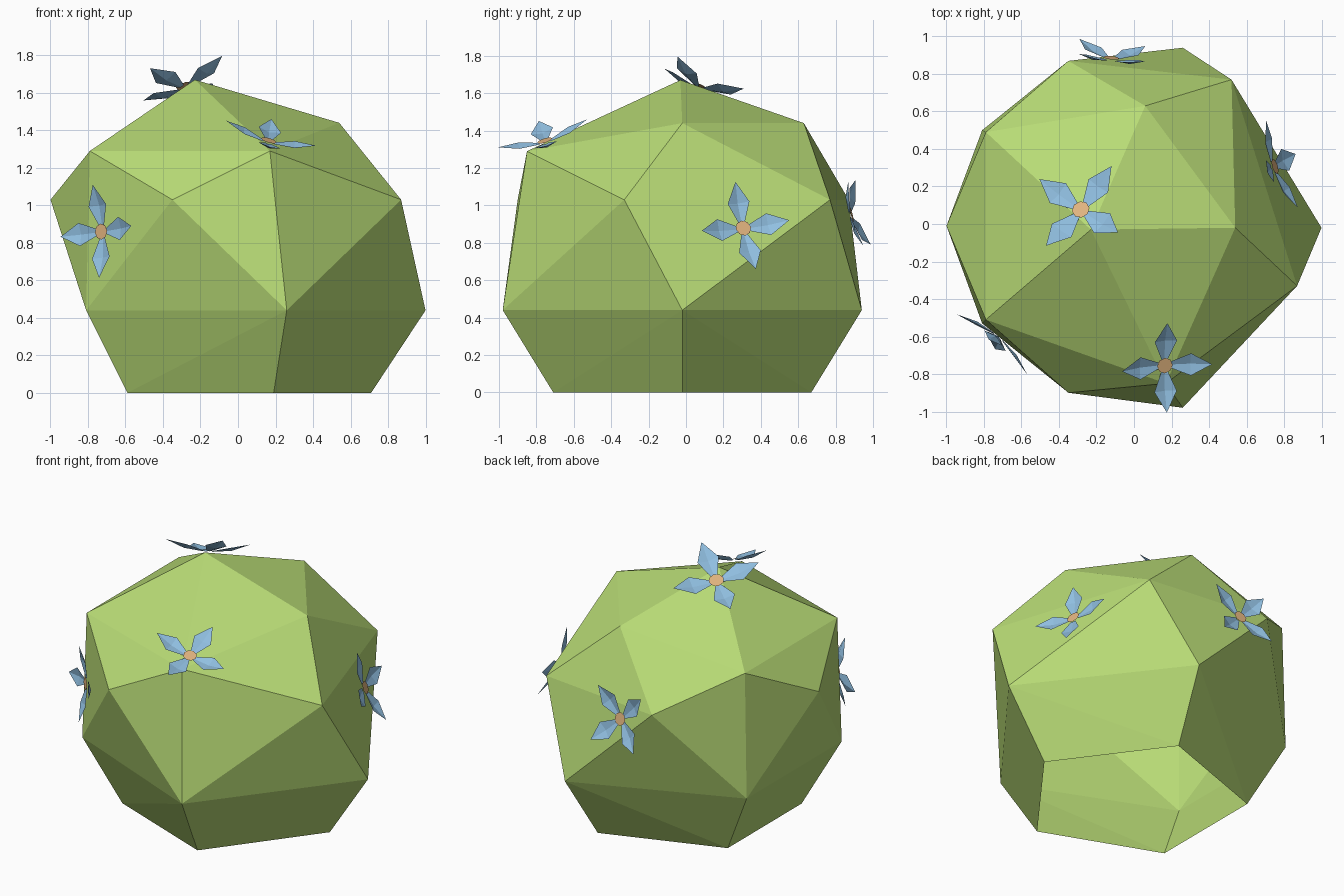
import bpy, bmesh, math
from mathutils import Vector
from mathutils.bvhtree import BVHTree

if "Cube" in bpy.data.objects:
    bpy.data.objects.remove(bpy.data.objects["Cube"])


def material(name, rgb):
    m = bpy.data.materials.new(name)
    m.diffuse_color = (*rgb, 1)
    m.use_nodes = True
    m.node_tree.nodes["Principled BSDF"].inputs["Base Color"].default_value = m.diffuse_color
    return m


GREEN = material("leaf green", (0.48, 0.71, 0.18))
BLUE = material("petal blue", (0.28, 0.52, 0.75))
ORANGE = material("flower centre orange", (0.75, 0.45, 0.21))


def add_object(name, bm, mats):
    mesh = bpy.data.meshes.new(name)
    bm.to_mesh(mesh)
    for m in mats:
        mesh.materials.append(m)
    obj = bpy.data.objects.new(name, mesh)
    bpy.context.collection.objects.link(obj)
    return obj


# Bush: faceted convex body, open underneath
RINGS = {
    0.0: [(0.71, -0.02), (0.20, 0.67), (-0.59, 0.39), (-0.59, -0.41), (0.19, -0.71)],
    0.44: [(1.0, -0.02), (0.26, 0.94), (-0.81, 0.50), (-0.81, -0.53), (0.26, -0.98)],
    1.03: [(0.87, -0.33), (0.52, 0.77), (-0.35, 0.87), (-1.0, -0.01), (-0.35, -0.90)],
    1.29: [(-0.79, 0.49), (-0.79, -0.51), (0.17, -0.85)],
    1.44: [(0.54, -0.02), (0.06, 0.63)],
    1.67: [(-0.23, -0.03)],
}
bush = bmesh.new()
for z, ring in RINGS.items():
    for x, y in ring:
        bush.verts.new((x, y, z))
bmesh.ops.convex_hull(bush, input=bush.verts[:])
bmesh.ops.recalc_face_normals(bush, faces=bush.faces[:])
bottom = [f for f in bush.faces if all(v.co.z < 0.01 for v in f.verts)]
bmesh.ops.delete(bush, geom=bottom, context='FACES')
bush.normal_update()
tree = BVHTree.FromBMesh(bush)
add_object("bush_body", bush, [GREEN])


# Flower: four folded petals around a small disc, laid flat on the bush face
def flower(name, near, petal_dir, size=1.0):
    spot, normal, _, _ = tree.find_nearest(Vector(near))
    d = Vector(petal_dir)
    ax = (d - normal * d.dot(normal)).normalized()
    ay = normal.cross(ax)
    bm = bmesh.new()

    def vert(r, side, h, ang):
        c, s = math.cos(ang), math.sin(ang)
        x, y = r * c - side * s, r * s + side * c
        return bm.verts.new(spot + (ax * x + ay * y + normal * (h + 0.015)) * size)

    for k in range(4):
        a = k * math.pi / 2
        base_l, base_r = vert(0.03, 0.016, 0, a), vert(0.03, -0.016, 0, a)
        base_m, mid = vert(0.03, 0, -0.004, a), vert(0.14, 0, 0.008, a)
        left, right = vert(0.14, 0.062, 0.024, a), vert(0.14, -0.062, 0.024, a)
        tip = vert(0.25, 0, 0.05, a)
        bm.faces.new((base_m, mid, left, base_l))
        bm.faces.new((base_m, base_r, right, mid))
        bm.faces.new((mid, tip, left))
        bm.faces.new((mid, right, tip))
    disc = bm.faces.new([vert(0.043, 0, 0.008, i * math.pi / 4) for i in range(8)])
    disc.material_index = 1
    add_object(name, bm, [BLUE, ORANGE])


flower("top_flower", (-0.28, 0.07, 1.62), (0.17, 0.25, 0), 1.12)
flower("right_flower", (0.73, 0.30, 0.87), (0, -0.03, 0.25))
flower("front_flower", (0.16, -0.75, 1.33), (0.01, 0.22, 0.1))
flower("left_flower", (-0.73, -0.61, 0.86), (-0.04, 0, 0.26))
flower("back_flower", (-0.12, 0.89, 0.95), (1, 0, 1))
